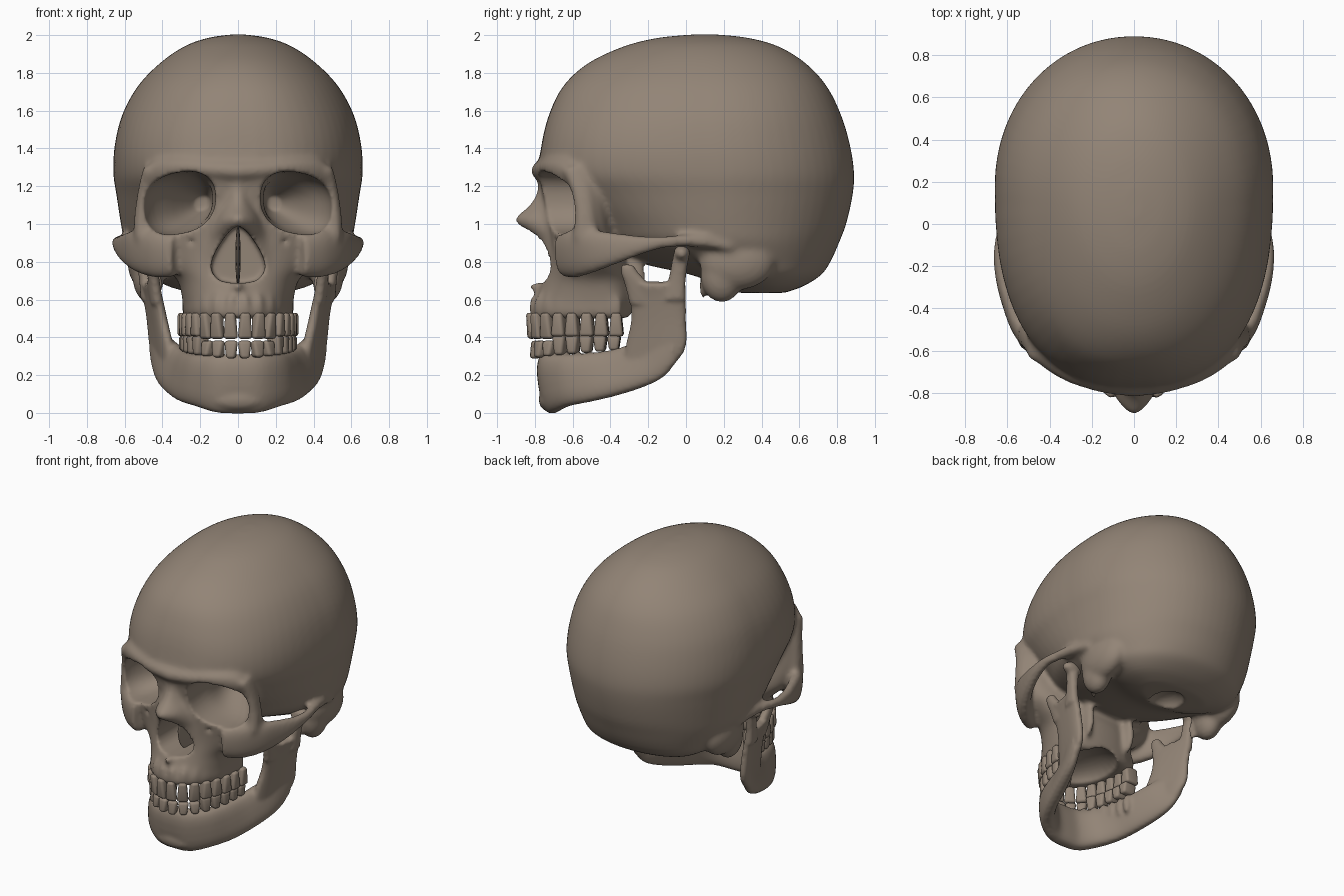
import bpy, bmesh, math
from mathutils import Vector, Matrix

if "Cube" in bpy.data.objects:
    bpy.data.objects.remove(bpy.data.objects["Cube"])

bone = bpy.data.materials.new("bone")
bone.diffuse_color = (0.29, 0.232, 0.182, 1)
bone.use_nodes = True
bone.node_tree.nodes["Principled BSDF"].inputs["Base Color"].default_value = bone.diffuse_color


# ---------- helpers ----------
def spline(rows, k=6):
    """Catmull-Rom interpolation of rows of numbers."""
    out, m = [], len(rows)
    for i in range(m - 1):
        p0, p1, p2, p3 = rows[max(i - 1, 0)], rows[i], rows[i + 1], rows[min(i + 2, m - 1)]
        for j in range(k):
            t = j / k
            out.append([0.5 * (2 * b + (c - a) * t + (2 * a - 5 * b + 4 * c - d) * t * t
                               + (3 * b - a - 3 * c + d) * t ** 3)
                        for a, b, c, d in zip(p0, p1, p2, p3)])
    return out + [list(rows[-1])]


def se(c, n):
    return math.copysign(abs(c) ** (2 / n), c)


def loft(bm, rings):
    vs = [[bm.verts.new(p) for p in r] for r in rings]
    n = len(vs[0])
    for a, b in zip(vs, vs[1:]):
        for i in range(n):
            bm.faces.new((a[i], a[(i + 1) % n], b[(i + 1) % n], b[i]))
    bm.faces.new(vs[0][::-1])
    bm.faces.new(vs[-1])


def eggs(bm, rows, nb, seg=64):
    """Horizontal egg sections: z, half width, front y, centre y, back y, front exponent."""
    rings = []
    for z, w, yf, yc, yb, nf in spline(rows):
        ring = []
        for i in range(seg):
            a = 2 * math.pi * i / seg
            s, c = math.sin(a), math.cos(a)
            n, r = (nb, yb - yc) if s > 0 else (nf, yc - yf)
            ring.append((w * se(c, n), yc + r * se(s, n), z))
        rings.append(ring)
    loft(bm, rings)


def ribbon(bm, rows, side=1, n=2.4, seg=24):
    """Flat bar: each row is edge A xyz, edge B xyz, half thickness."""
    rows = spline(rows, 5)
    A = [Vector((r[0] * side, r[1], r[2])) for r in rows]
    B = [Vector((r[3] * side, r[4], r[5])) for r in rows]
    M = [(a + b) / 2 for a, b in zip(A, B)]
    rings = []
    for i, r in enumerate(rows):
        tan = M[min(i + 1, len(M) - 1)] - M[max(i - 1, 0)]
        h = (B[i] - A[i]) / 2
        nrm = h.cross(tan).normalized() * r[6]
        rings.append([M[i] + h * se(math.cos(2 * math.pi * j / seg), n)
                      + nrm * se(math.sin(2 * math.pi * j / seg), n) for j in range(seg)])
    loft(bm, rings)


def blob(bm, c, r):
    bmesh.ops.create_uvsphere(bm, u_segments=24, v_segments=16, radius=1,
                              matrix=Matrix.Translation(c) @ Matrix.Diagonal((*r, 1)))


def finish(bm, name):
    bmesh.ops.recalc_face_normals(bm, faces=bm.faces[:])
    me = bpy.data.meshes.new(name)
    bm.to_mesh(me)
    bm.free()
    me.materials.append(bone)
    me.shade_smooth()
    ob = bpy.data.objects.new(name, me)
    bpy.context.collection.objects.link(ob)
    return ob


def modify(ob, kind, **props):
    m = ob.modifiers.new(kind, kind)
    for key, v in props.items():
        setattr(m, key, v)
    bpy.context.view_layer.objects.active = ob
    bpy.ops.object.modifier_apply(modifier=m.name)


def fuse(ob, voxel, steps):
    modify(ob, 'REMESH', mode='VOXEL', voxel_size=voxel, use_smooth_shade=True)
    modify(ob, 'SMOOTH', factor=0.5, iterations=steps)


def arch(rx, ry, y0, count=16):
    """Evenly spaced tooth positions and angles along a dental arch."""
    pts = [Vector((rx * se(math.cos(a), 2.2), y0 - ry * se(math.sin(a), 2.2), 0))
           for a in (math.pi * i / 600 for i in range(601))]
    d = [0]
    for a, b in zip(pts, pts[1:]):
        d.append(d[-1] + (b - a).length)
    out = []
    for i in range(count):
        j = next(q for q, v in enumerate(d) if v >= d[-1] * (i + 0.5) / count)
        t = pts[min(j + 3, 600)] - pts[max(j - 3, 0)]
        out.append((pts[j], math.atan2(t.y, t.x), d[-1] / count))
    return out


# ---------- skull: braincase, face and cheek arches fused ----------
bm = bmesh.new()
eggs(bm, [(2.003, .04, .03, .1, .17, 2), (1.985, .16, -.15, .1, .33, 2), (1.94, .285, -.33, .1, .49, 2),
          (1.85, .415, -.52, .12, .635, 2.1), (1.73, .53, -.65, .14, .745, 2.25),
          (1.58, .612, -.725, .15, .82, 2.35), (1.42, .652, -.765, .16, .868, 2.45),
          (1.27, .66, -.775, .18, .89, 2.4), (1.15, .643, -.70, .18, .882, 2.2),
          (1.0, .62, -.57, .18, .848, 2.0), (.9, .598, -.50, .2, .81, 1.8),
          (.8, .53, -.27, .3, .765, 1.6), (.73, .47, .03, .38, .715, 1.7),
          (.67, .37, .18, .42, .62, 2), (.635, .24, .25, .42, .52, 2)], 2.05)
# face and upper jaw
eggs(bm, [(1.37, .37, -.745, -.5, -.3, 2.4), (1.28, .48, -.785, -.51, -.34, 2.4),
          (1.2, .50, -.77, -.5, -.35, 2.2), (1.1, .515, -.75, -.5, -.36, 2.0),
          (1.0, .515, -.74, -.49, -.36, 1.9), (.92, .50, -.735, -.49, -.34, 1.8),
          (.84, .46, -.735, -.48, -.32, 1.75), (.77, .39, -.745, -.48, -.29, 1.8),
          (.7, .32, -.765, -.46, -.27, 2), (.6, .295, -.80, -.42, -.27, 2.1),
          (.53, .29, -.825, -.4, -.28, 2.1), (.5, .27, -.81, -.4, -.30, 2.1)], 2.2)
# nasal pyramid
eggs(bm, [(1.25, .09, -.79, -.6, -.5, 2), (1.18, .09, -.787, -.6, -.5, 1.8), (1.1, .11, -.83, -.6, -.5, 1.7),
          (1.03, .14, -.905, -.6, -.5, 1.7), (.98, .17, -.87, -.6, -.5, 1.7), (.92, .2, -.80, -.6, -.5, 1.8),
          (.84, .23, -.76, -.6, -.5, 2), (.74, .24, -.755, -.6, -.5, 2), (.68, .22, -.76, -.6, -.5, 2)], 2)
blob(bm, (0, -.76, .668), (.03, .08, .026))  # nasal spine
for s in (1, -1):
    # cheek bone and arch
    ribbon(bm, [(.33, -.64, .72, .33, -.66, .95, .06), (.43, -.58, .715, .45, -.60, .97, .055),
                (.52, -.49, .74, .54, -.50, .97, .048), (.59, -.37, .785, .59, -.37, .955, .038),
                (.63, -.24, .835, .625, -.24, .94, .032), (.64, -.12, .87, .635, -.12, .938, .029),
                (.61, 0, .88, .61, 0, .945, .035), (.58, .12, .87, .58, .12, .94, .045),
                (.56, .24, .85, .56, .24, .90, .045)], s)
    # outer eye socket rim
    ribbon(bm, [(.47, -.66, 1.29, .47, -.55, 1.31, .03), (.495, -.61, 1.18, .49, -.50, 1.2, .034),
                (.51, -.59, 1.05, .51, -.48, 1.05, .038), (.505, -.60, .92, .51, -.46, .92, .045)], s)
    # brow ridge
    ribbon(bm, [(0, -.775, 1.235, 0, -.765, 1.325, .05), (.15, -.76, 1.25, .15, -.75, 1.33, .045),
                (.31, -.715, 1.265, .30, -.70, 1.345, .042), (.43, -.645, 1.24, .42, -.62, 1.34, .038),
                (.49, -.58, 1.18, .475, -.55, 1.28, .034)], s)
    blob(bm, (.475 * s, .19, .73), (.085, .115, .146))   # mastoid tip
    blob(bm, (.49 * s, .27, .80), (.095, .20, .15))      # mastoid base
    blob(bm, (.42 * s, .09, .67), (.022, .024, .08))     # styloid
    blob(bm, (.17 * s, -.27, .70), (.03, .06, .13))      # pterygoid
for p, ang, w in arch(.27, .475, -.33):                  # upper tooth roots
    blob(bm, (p.x, p.y, .56), (.03, .03, .07))
skull = finish(bm, "skull")
fuse(skull, .016, 5)

# ---------- cutter: eye sockets, nose opening, palate, small holes ----------
bm = bmesh.new()
for s in (1, -1):
    rings = []
    for y, cx, rx, rz, cz in spline([(-1.0, .315, .195, .165, 1.11), (-.66, .313, .193, .162, 1.11),
                                     (-.5, .30, .165, .15, 1.11), (-.35, .24, .11, .10, 1.11),
                                     (-.2, .19, .04, .04, 1.11)], 4):
        ring = []
        for i in range(40):
            a = 2 * math.pi * i / 40
            dx = rx * se(math.cos(a), 2.35)
            ring.append((s * (cx + dx), y, cz + rz * se(math.sin(a), 2.35) - .15 * dx))
        rings.append(ring)
    loft(bm, rings)
    blob(bm, (.25 * s, -.70, .905), (.02, .03, .02))
    blob(bm, (.58 * s, .07, .83), (.05, .03, .035))
half = spline([(.0, .99), (.035, .97), (.07, .93), (.12, .85), (.143, .77), (.11, .71), (.05, .69), (0, .688)], 4)
pear = half + [(-x, z) for x, z in half[-2:0:-1]]
loft(bm, [[(x, y, z) for x, z in pear] for y in (-1.0, -.45)])
blob(bm, (0, -.50, .48), (.19, .25, .12))
blob(bm, (0, .33, .62), (.11, .13, .08))
cutter = finish(bm, "socket_cutter")
cutter.hide_render = True
modify(skull, 'BOOLEAN', operation='DIFFERENCE', object=cutter)
bpy.data.objects.remove(cutter)
fuse(skull, .013, 3)
skull.data.shade_smooth()

# nasal septum
bm = bmesh.new()
blob(bm, (0, -.56, .83), (.014, .13, .16))
finish(bm, "nasal_septum")

# ---------- lower jaw ----------
bm = bmesh.new()
side = [(0, -.70, -.003, 0, -.745, .31, .06), (.11, -.69, .002, .11, -.73, .31, .06),
        (.22, -.62, .035, .20, -.65, .31, .055), (.30, -.50, .06, .25, -.53, .315, .05),
        (.355, -.36, .095, .285, -.38, .335, .05), (.40, -.22, .14, .34, -.25, .38, .045),
        (.425, -.12, .19, .40, -.16, .42, .037), (.445, -.05, .27, .435, -.08, .46, .03)]
ribbon(bm, [(-r[0], r[1], r[2], -r[3], r[4], r[5], r[6]) for r in side[:0:-1]] + side, n=2.7)
blob(bm, (0, -.73, .07), (.14, .05, .06))
for s in (1, -1):
    # ramus
    ribbon(bm, [(.35, -.33, .22, .425, -.08, .24, .025), (.36, -.32, .35, .45, -.003, .34, .036),
                (.395, -.29, .50, .465, 0, .50, .036), (.42, -.30, .62, .485, 0, .62, .033),
                (.44, -.325, .69, .50, 0, .69, .03)], s, n=2.8)
    # coronoid and condyle
    ribbon(bm, [(.42, -.30, .58, .44, -.17, .58, .033), (.435, -.325, .68, .455, -.20, .68, .031),
                (.445, -.345, .74, .455, -.25, .74, .029), (.45, -.345, .785, .455, -.28, .785, .024)], s)
    ribbon(bm, [(.475, -.12, .60, .488, 0, .60, .033), (.485, -.09, .72, .50, 0, .72, .032),
                (.50, -.065, .85, .51, .02, .85, .04)], s)
    blob(bm, (.51 * s, -.022, .845), (.075, .044, .042))
for p, ang, w in arch(.255, .415, -.34):               # lower tooth roots
    blob(bm, (p.x, p.y, .26), (.028, .028, .07))
jaw = finish(bm, "lower_jaw")
fuse(jaw, .012, 6)
jaw.data.shade_smooth()


# ---------- teeth ----------
def tooth_row(name, row, upper):
    bm = bmesh.new()
    for i, (p, ang, pitch) in enumerate(row):
        k = abs(i - 7.5)
        molar = k > 3
        if upper:
            gum, tip = .53, .405 if molar else .392
        else:
            gum, tip = .285 + .006 * k, .41 if molar else .382
        depth = .055 + .006 * k
        M = Matrix.Translation((p.x, p.y, 0)) @ Matrix.Rotation(ang, 4, 'Z')
        for v in bmesh.ops.create_cube(bm, size=1)["verts"]:
            at_gum = (v.co.z > 0) == upper
            wx = pitch * (.66 if at_gum else 1.0)
            dy = depth * (1 if at_gum or molar else .65)
            v.co = M @ Vector((v.co.x * wx, v.co.y * dy, gum if at_gum else tip))
    ob = finish(bm, name)
    modify(ob, 'BEVEL', width=.017, segments=3, limit_method='NONE')
    ob.data.shade_smooth()


tooth_row("upper_teeth", arch(.27, .49, -.33), True)
tooth_row("lower_teeth", arch(.262, .455, -.345), False)
